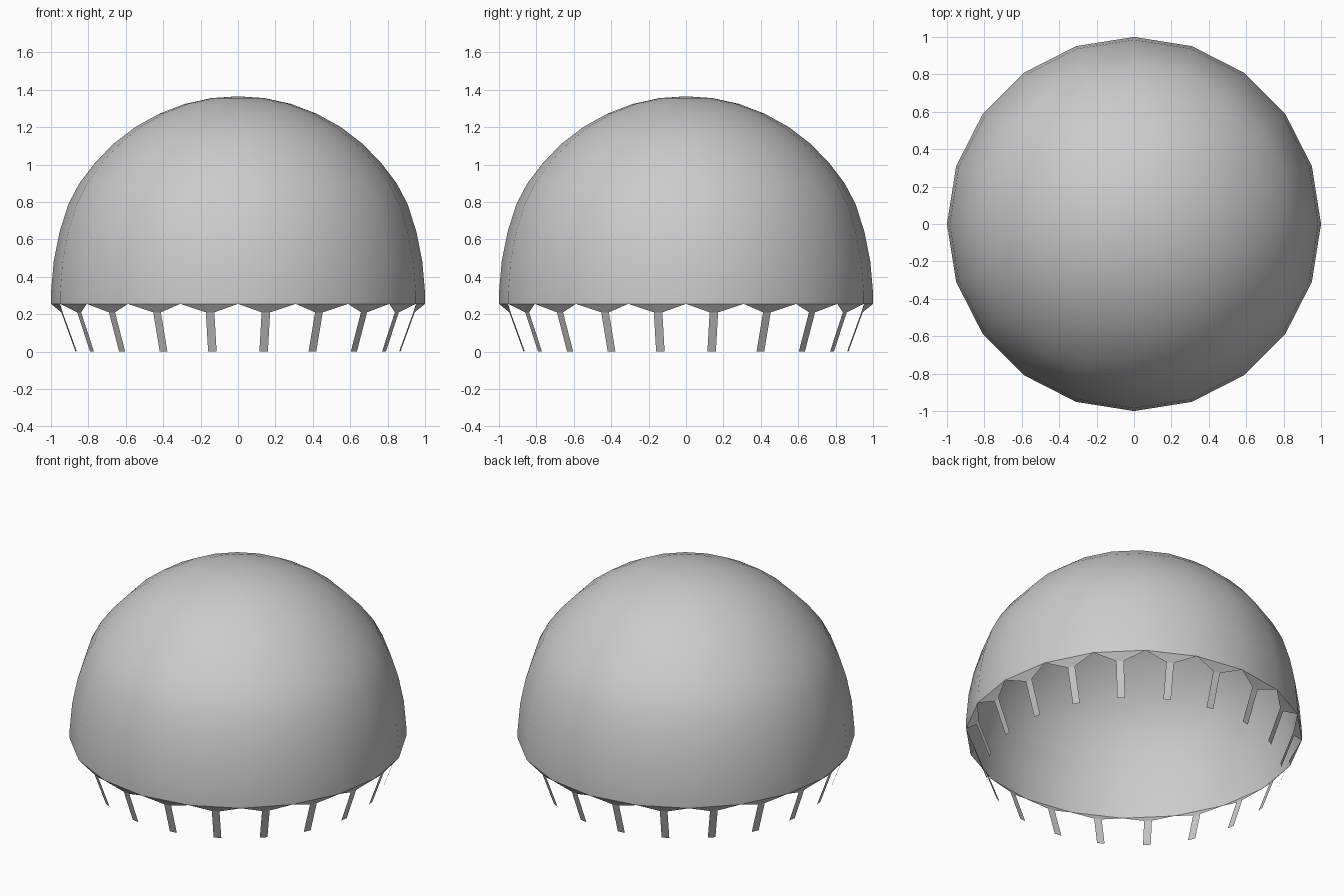
import bpy
import bmesh
from math import sin, cos, pi, radians

if "Cube" in bpy.data.objects:
    bpy.data.objects.remove(bpy.data.objects["Cube"])

SIDES = 20
STEP = 2 * pi / SIDES


def finish(bm, name):
    mesh = bpy.data.meshes.new(name)
    bm.to_mesh(mesh)
    bm.free()
    obj = bpy.data.objects.new(name, mesh)
    bpy.context.collection.objects.link(obj)
    return obj


# Dome: open shell, profile spun into 20 sides (radius, height)
profile = [(1, .255), (1, .315), (.985, .485), (.954, .64), (.907, .788),
           (.848, .9), (.768, 1.005), (.667, 1.11), (.55, 1.2),
           (.42, 1.272), (.284, 1.324), (.143, 1.355)]
bm = bmesh.new()
rings = [[bm.verts.new((r * cos(i * STEP), r * sin(i * STEP), z))
          for i in range(SIDES)] for r, z in profile]
for low, high in zip(rings, rings[1:]):
    for i in range(SIDES):
        j = (i + 1) % SIDES
        bm.faces.new((low[i], low[j], high[j], high[i]))
top = bm.verts.new((0, 0, 1.365))
for i in range(SIDES):
    bm.faces.new((rings[-1][i], rings[-1][(i + 1) % SIDES], top))
dome = finish(bm, "dome")
for p in dome.data.polygons:
    p.use_smooth = True

# Rim tabs: each rim side tapers to a thin strip leaning inwards
bm = bmesh.new()
rows = [(cos(STEP / 2), sin(STEP / 2), .255), (.953, .023, .21), (.876, .023, 0)]
for i in range(SIDES):
    a = (i + .5) * STEP
    c, s = cos(a), sin(a)
    pairs = [[bm.verts.new((r * c - w * k * s, r * s + w * k * c, z))
              for k in (-1, 1)] for r, w, z in rows]
    for upper, lower in zip(pairs, pairs[1:]):
        bm.faces.new((lower[0], lower[1], upper[1], upper[0]))
finish(bm, "rim_tabs")
